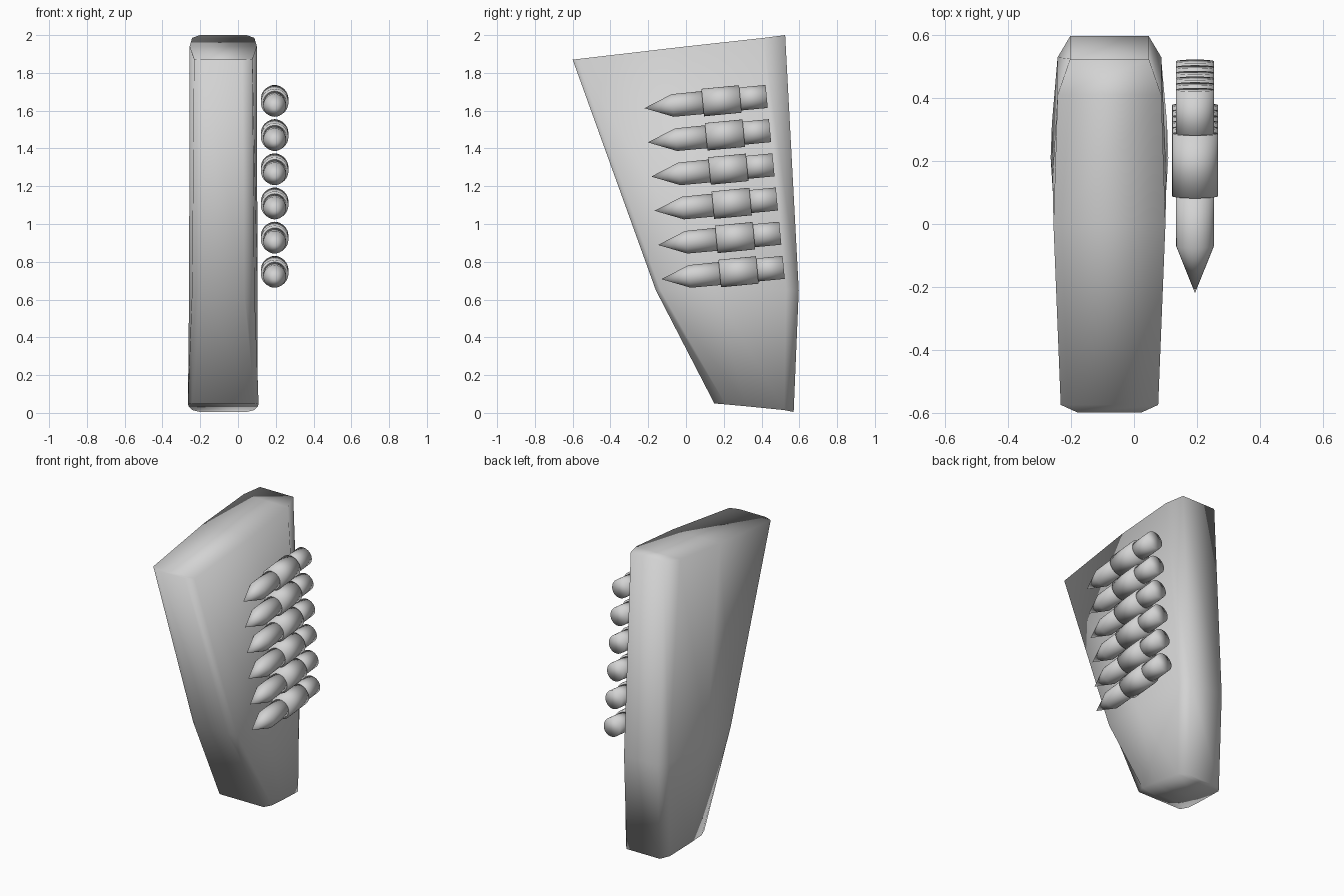
import bpy
import bmesh
import math
from mathutils import Matrix

cube = bpy.data.objects.get("Cube")
if cube:
    bpy.data.objects.remove(cube, do_unlink=True)

grey = bpy.data.materials.new("plain_grey")
grey.use_nodes = True
COLOUR = (0.65, 0.65, 0.65, 1)
grey.diffuse_color = COLOUR
grey.node_tree.nodes["Principled BSDF"].inputs["Base Color"].default_value = COLOUR


def finish(bm, name):
    """Turn a bmesh into a smooth, coloured object."""
    bmesh.ops.recalc_face_normals(bm, faces=bm.faces)
    mesh = bpy.data.meshes.new(name)
    bm.to_mesh(mesh)
    bm.free()
    mesh.materials.append(grey)
    for poly in mesh.polygons:
        poly.use_smooth = True
    obj = bpy.data.objects.new(name, mesh)
    bpy.context.collection.objects.link(obj)
    return obj


def body(centre_x, sections):
    """Loft mirrored sections of (half width, y, z) points, front to back."""
    bm = bmesh.new()
    rings = []
    for section in sections:
        right = [bm.verts.new((centre_x - w, y, z)) for w, y, z in section]
        left = [bm.verts.new((centre_x + w, y, z)) for w, y, z in section]
        rings.append(right + left[::-1])
    count = len(rings[0])
    for low, high in zip(rings, rings[1:]):
        for i in range(count):
            j = (i + 1) % count
            bm.faces.new((low[i], low[j], high[j], high[i]))
    # Caps run as strips across the width
    for ring in (rings[0], rings[-1]):
        for i in range(count // 2 - 1):
            bm.faces.new((ring[i], ring[i + 1], ring[-2 - i], ring[-1 - i]))
    return finish(bm, "panel_body")


def lathe(name, profile, matrix, sides=32):
    """Turned part along local y from (distance, radius) points."""
    bm = bmesh.new()
    rings = []
    for y, r in profile:
        if r == 0:
            rings.append([bm.verts.new((0, y, 0))] * sides)
            continue
        rings.append([bm.verts.new((r * math.cos(a), y, r * math.sin(a)))
                      for a in (math.tau * i / sides for i in range(sides))])
    for a, b in zip(rings, rings[1:]):
        for i in range(sides):
            j = (i + 1) % sides
            bm.faces.new(dict.fromkeys((a[i], a[j], b[j], b[i])))
    for ring in (rings[0], rings[-1]):
        if ring[0] != ring[1]:
            bm.faces.new(ring)
    obj = finish(bm, name)
    obj.matrix_world = matrix
    return obj


# Tapered slab with softened edges
bottom = [(0.165, 0.15, 0.05), (0.187, 0.21, 0.045), (0.183, 0.32, 0.035),
          (0.165, 0.52, 0.015), (0.125, 0.57, 0.005)]
middle = [(0.11, -0.16, 0.65), (0.165, -0.135, 0.65), (0.181, 0.15, 0.65),
          (0.165, 0.53, 0.65), (0.125, 0.597, 0.65)]
top = [(0.10, -0.60, 1.87), (0.155, -0.575, 1.873), (0.178, 0.0, 1.94),
       (0.165, 0.41, 1.985), (0.125, 0.525, 2.0)]
body(-0.078, [bottom, middle, top])

# Row of six pointed rounds on the left side
PARTS = {
    "round_tip": [(0, 0), (0.15, 0.06), (0.33, 0.061)],
    "round_sleeve": [(0.31, 0.073), (0.51, 0.073)],
    "round_tail": [(0.49, 0.061), (0.65, 0.061)],
}
for n in range(6):
    place = (Matrix.Translation((0.194, -0.22 + 0.018 * n, 1.613 - 0.181 * n))
             @ Matrix.Rotation(math.radians(5.5), 4, "X"))
    for part, profile in PARTS.items():
        lathe(f"{part}_{n + 1}", profile, place)
